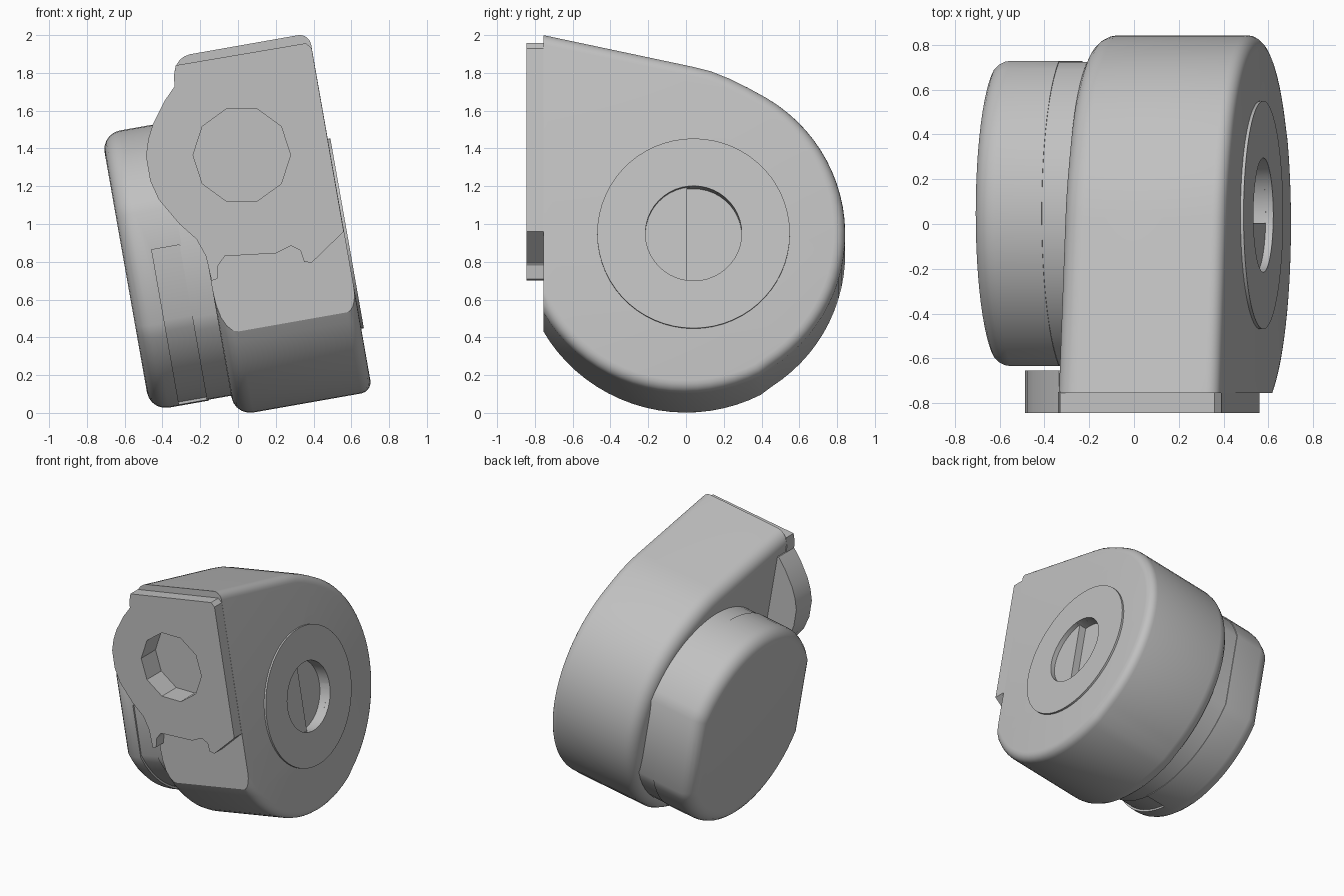
import bpy, bmesh, math
from mathutils import Matrix

cube = bpy.data.objects.get("Cube")
if cube:
    bpy.data.objects.remove(cube, do_unlink=True)

grey = bpy.data.materials.new("plain grey")
grey.use_nodes = True
grey.diffuse_color = (0.53, 0.53, 0.53, 1)
grey.node_tree.nodes["Principled BSDF"].inputs["Base Color"].default_value = grey.diffuse_color

TILT = Matrix.Rotation(math.radians(-10), 4, 'Y')


def arc(cy, cz, r, start, end, n):
    angles = [math.radians(start + (end - start) * i / n) for i in range(n + 1)]
    return [(cy + r * math.cos(a), cz + r * math.sin(a)) for a in angles]


def flat_sided(r, half_width):
    """Circle with its front and back cut to straight sides."""
    a = math.degrees(math.acos(half_width / r))
    return arc(0.047, 0.836, r, a, 180 - a, 22) + arc(0.047, 0.836, r, 180 + a, 360 - a, 22)


def prism(name, pts, a, b, along, bevel_a=0, bevel_b=0, cut_front=None):
    """Extrude an outline along the tilted axle or along the depth, rounding either rim."""
    bm = bmesh.new()
    rings = []
    for t in (a, b):
        rings.append([bm.verts.new((t, p, q) if along == "axle" else (p, t, q)) for p, q in pts])
    caps = [bm.faces.new(ring) for ring in rings]
    for i in range(len(pts)):
        j = (i + 1) % len(pts)
        bm.faces.new((rings[0][i], rings[0][j], rings[1][j], rings[1][i]))
    bmesh.ops.recalc_face_normals(bm, faces=bm.faces[:])
    rims = [list(c.edges) for c in caps]
    for rim, size in zip(rims, (bevel_a, bevel_b)):
        if size:
            bmesh.ops.bevel(bm, geom=rim, offset=size, segments=5, profile=0.5,
                            affect='EDGES', clamp_overlap=False)
    if cut_front is not None:
        bmesh.ops.bisect_plane(bm, geom=bm.verts[:] + bm.edges[:] + bm.faces[:],
                               plane_co=(0, cut_front, 0), plane_no=(0, -1, 0), clear_outer=True)
        bmesh.ops.holes_fill(bm, edges=[e for e in bm.edges if e.is_boundary], sides=0)
    bmesh.ops.recalc_face_normals(bm, faces=bm.faces[:])
    mesh = bpy.data.meshes.new(name)
    bm.to_mesh(mesh)
    bm.free()
    if along == "axle":
        mesh.transform(TILT)
    mesh.materials.append(grey)
    ob = bpy.data.objects.new(name, mesh)
    bpy.context.collection.objects.link(ob)
    return ob


def activate(ob):
    bpy.ops.object.select_all(action='DESELECT')
    ob.select_set(True)
    bpy.context.view_layer.objects.active = ob


def carve(ob, cutter):
    activate(ob)
    mod = ob.modifiers.new("cut", 'BOOLEAN')
    mod.operation = 'DIFFERENCE'
    mod.solver = 'EXACT'
    mod.object = cutter
    bpy.ops.object.modifier_apply(modifier=mod.name)


# Main teardrop housing with rounded rims and a flat front
outline = [(-1.1, 1.988), (0.03, 1.745), (0.13, 1.72), (0.23, 1.68), (0.33, 1.63)]
outline += arc(-0.01, 0.843, 0.853, 59, -57, 26) + arc(0, 0.86, 0.872, -63, -155, 20)
outline += [(-1.1, 1.2)]
housing = prism("housing", outline, -0.02, 0.72, "axle", 0.1, 0.06, cut_front=-0.755)

# Drum on the other side, with straight front and back flanks
drum = prism("drum", flat_sided(0.745, 0.682), -0.456, -0.14, "axle", bevel_a=0.1)
collar = prism("drum_collar", flat_sided(0.74, 0.677), -0.15, 0.05, "axle")

# Axle disc on the flat side
disc = prism("axle_disc", arc(0.04, 0.836, 0.51, 0, 354, 59), 0.6, 0.734, "axle")

# Front plate with its bulging left edge and wavy lower edge
bulge = [(-0.335, 1.73), (-0.39, 1.65), (-0.45, 1.53), (-0.475, 1.45), (-0.487, 1.36),
         (-0.465, 1.23), (-0.42, 1.13), (-0.31, 1.0), (-0.22, 0.92)]
lower = [(-0.17, 0.83), (-0.14, 0.70), (-0.11, 0.71), (-0.105, 0.78), (-0.07, 0.83),
         (0.2, 0.845), (0.28, 0.885), (0.33, 0.86), (0.35, 0.8), (0.39, 0.795)]
top = [(0.56, 0.96), (0.39, 1.93), (0.36, 1.957), (-0.33, 1.84), (-0.34, 1.78)]
plate = prism("front_plate", bulge + lower + top, -0.845, -0.75, "depth")
lug = prism("side_lug", bulge + [(-0.17, 0.93), (-0.31, 1.73)], -0.844, -0.655, "depth")

# Openings: front hole, stepped axle pocket and shallow recess low on the drum front
hole = prism("front_hole_cutter", arc(0.02, 1.365, 0.258, 0, 324, 9), -0.95, -0.67, "depth")
pocket = prism("axle_pocket_cutter", arc(0.04, 0.836, 0.255, -98, 98, 24), 0.645, 0.8, "axle")
step = prism("axle_step_cutter", arc(0.04, 0.836, 0.255, 0, 352, 44), 0.7, 0.81, "axle")
recess_line = [(-0.9, 0.93), (-0.622, 0.93)] + arc(0.047, 0.836, 0.73, -157, -97, 12)
recess = prism("drum_recess_cutter", recess_line + [(-0.04, -0.1), (-0.9, -0.1)],
               -0.3, -0.1, "axle")
for part, cutter in ((housing, hole), (plate, hole), (housing, pocket), (disc, pocket),
                     (disc, step), (housing, step), (drum, recess)):
    carve(part, cutter)
for cutter in (hole, pocket, step, recess):
    bpy.data.objects.remove(cutter, do_unlink=True)

# Smooth the round surfaces, keep the hard edges
for ob in (housing, drum, collar, disc, plate, lug):
    activate(ob)
    bpy.ops.object.shade_smooth_by_angle(angle=math.radians(28))
